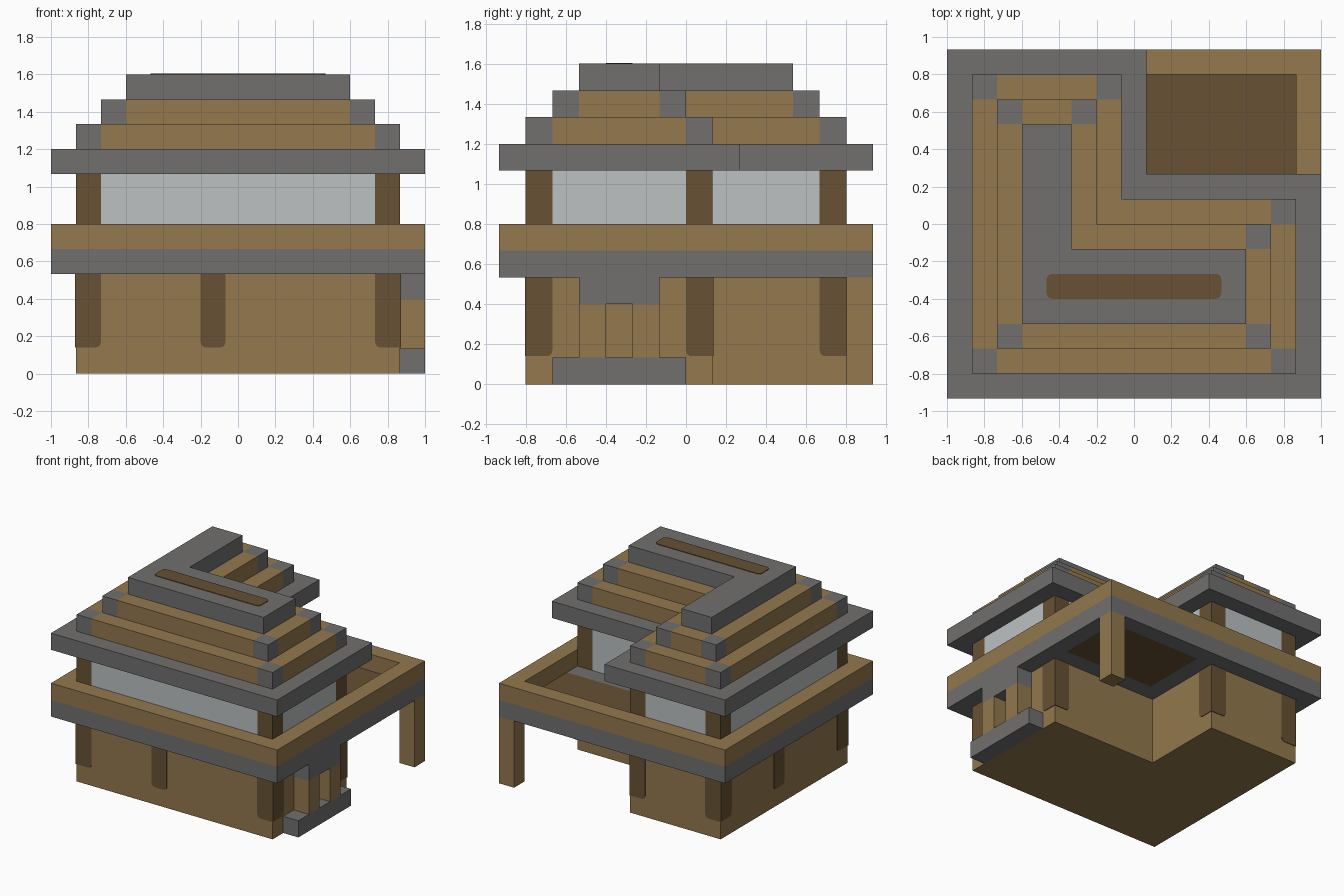
import bpy, bmesh, math
from mathutils import Vector

old = bpy.data.objects.get("Cube")
if old:
    bpy.data.objects.remove(old, do_unlink=True)

U = 2 / 15                      # one building block
ORIGIN = Vector((7.5, 7, 0))    # block coordinates of the centre


def material(name, rgb):
    linear = [((c / 255 + 0.055) / 1.055) ** 2.4 for c in rgb] + [1]
    m = bpy.data.materials.new(name)
    m.use_nodes = True
    m.diffuse_color = linear
    m.node_tree.nodes["Principled BSDF"].inputs["Base Color"].default_value = linear
    return m


STONE = material("grey stone", (113, 112, 111))
WOOD = material("light wood", (147, 120, 78))
DARK = material("dark wood", (103, 81, 51))
PLASTER = material("pale plaster", (188, 193, 193))


def finish(name, bm, mats):
    bmesh.ops.remove_doubles(bm, verts=bm.verts, dist=0.001)
    bmesh.ops.recalc_face_normals(bm, faces=bm.faces)
    for v in bm.verts:
        v.co = (v.co - ORIGIN) * U
    mesh = bpy.data.meshes.new(name)
    bm.to_mesh(mesh)
    bm.free()
    for m in mats:
        mesh.materials.append(m)
    obj = bpy.data.objects.new(name, mesh)
    bpy.context.collection.objects.link(obj)
    return obj


def solid(name, xs, ys, z0, z1, mats, filled=lambda x, y: True, pick=lambda x, y: 0):
    """Solid made of the filled cells of a grid, coloured cell by cell."""
    bm = bmesh.new()
    cells = {(a, b) for a in range(len(xs) - 1) for b in range(len(ys) - 1)
             if filled((xs[a] + xs[a + 1]) / 2, (ys[b] + ys[b + 1]) / 2)}
    for a, b in cells:
        x0, x1, y0, y1 = xs[a], xs[a + 1], ys[b], ys[b + 1]
        ring = [(x0, y0), (x1, y0), (x1, y1), (x0, y1)]
        quads = [[(x, y, z) for x, y in ring] for z in (z0, z1)]
        for n, (da, db) in enumerate([(0, -1), (1, 0), (0, 1), (-1, 0)]):
            if (a + da, b + db) not in cells:
                p, q = ring[n], ring[(n + 1) % 4]
                quads.append([(*p, z0), (*q, z0), (*q, z1), (*p, z1)])
        for quad in quads:
            face = bm.faces.new([bm.verts.new(c) for c in quad])
            face.material_index = pick((x0 + x1) / 2, (y0 + y1) / 2)
    return finish(name, bm, mats)


def corners(n):
    """Outer corners of the L plan, inset by n, with their inward directions."""
    return [(n, n, 1, 1), (15 - n, n, -1, 1), (15 - n, 9 - n, -1, -1),
            (8 - n, 14 - n, -1, -1), (n, 14 - n, 1, -1)]


def l_block(name, n, z0, z1, mats):
    """L-shaped storey; the second material goes on the outer corner blocks."""
    def is_corner(x, y):
        return int(len(mats) > 1 and any(
            abs(x - i - dx / 2) < 0.6 and abs(y - j - dy / 2) < 0.6
            for i, j, dx, dy in corners(n)))
    xs = sorted({n, n + 1, 7 - n, 8 - n, 14 - n, 15 - n})
    ys = sorted({n, n + 1, 8 - n, 9 - n, 13 - n, 14 - n})
    return solid(name, xs, ys, z0, z1, mats,
                 lambda x, y: x < 8 - n or y < 9 - n, is_corner)


def plate(name, origin, along, up, normal, size, rounded, mat, r=0.22, t=0.035):
    """Thin painted plate; rounded flags the four corners from the start, anticlockwise."""
    (a0, a1), (b0, b1) = size
    outline = []
    for n, (a, b) in enumerate([(a0, b0), (a1, b0), (a1, b1), (a0, b1)]):
        if not rounded[n]:
            outline.append((a, b))
            continue
        ca = a + r if a == a0 else a - r
        cb = b + r if b == b0 else b - r
        for s in range(5):
            ang = math.pi + (n + s / 4) * math.pi / 2
            outline.append((ca + r * math.cos(ang), cb + r * math.sin(ang)))
    origin, along, up, normal = map(Vector, (origin, along, up, normal))
    bm = bmesh.new()
    layers = [[bm.verts.new(origin + along * a + up * b + normal * h) for a, b in outline]
              for h in (0, t)]
    for layer in layers:
        bm.faces.new(layer)
    low, high = layers
    for k in range(len(low)):
        m = (k + 1) % len(low)
        bm.faces.new([low[k], low[m], high[m], high[k]])
    return finish(name, bm, [mat])


# Ground floor, upper floor and stepped roof
l_block("ground_floor_walls", 1, 0, 4, [WOOD])
l_block("upper_floor_walls", 1, 5, 8, [PLASTER, DARK])
l_block("roof_eaves", 0, 8, 9, [STONE])
l_block("roof_lower_step", 1, 9, 10, [WOOD, STONE])
l_block("roof_upper_step", 2, 10, 11, [WOOD, STONE])
l_block("roof_ridge", 3, 11, 12, [STONE])

# Floor slab with a dark terrace deck, and the parapet around it
deck = lambda x, y: int(8 < x < 14 and 9 < y < 13)
solid("floor_slab", [0, 8, 14, 15], [0, 9, 13, 14], 4, 5, [STONE, DARK], pick=deck)
solid("parapet", [0, 1, 14, 15], [0, 1, 13, 14], 5, 6, [WOOD],
      lambda x, y: not (1 < x < 14 and 1 < y < 13))
solid("terrace_post", [14, 15], [13, 14], 0, 4, [WOOD])

# Side porch: step, two posts and lintel
solid("porch_step", [14, 15], [2, 7], 0, 1, [STONE])
for label, y in (("front", 3), ("back", 5)):
    solid("porch_post_" + label, [14, 15], [y, y + 1], 1, 3, [WOOD])
solid("porch_lintel", [14, 15], [3, 6], 3, 4, [STONE])

# Dark timber strips on the ground floor walls
Z = (0, 0, 1)
SIZE = ((-0.035, 1), (1.05, 4))
for n, (i, j, dx, dy) in enumerate(corners(1)):
    flags = (0, 1, 0, 0)
    plate(f"corner_strip_{n}_a", (i, j, 0), (dx, 0, 0), Z, (0, -dy, 0), SIZE, flags, DARK)
    plate(f"corner_strip_{n}_b", (i, j, 0), (0, dy, 0), Z, (-dx, 0, 0), SIZE, flags, DARK)
MID = ((0, 1), (1.05, 4))
plate("middle_strip_front", (6, 1, 0), (1, 0, 0), Z, (0, -1, 0), MID, (1, 1, 0, 0), DARK)
plate("middle_strip_right", (1, 7, 0), (0, 1, 0), Z, (-1, 0, 0), MID, (1, 1, 0, 0), DARK)

# Dark inlay on the roof ridge
plate("ridge_inlay", (4, 4, 12), (1, 0, 0), (0, 1, 0), Z,
      ((0, 7), (0, 1)), (1, 1, 1, 1), DARK)
